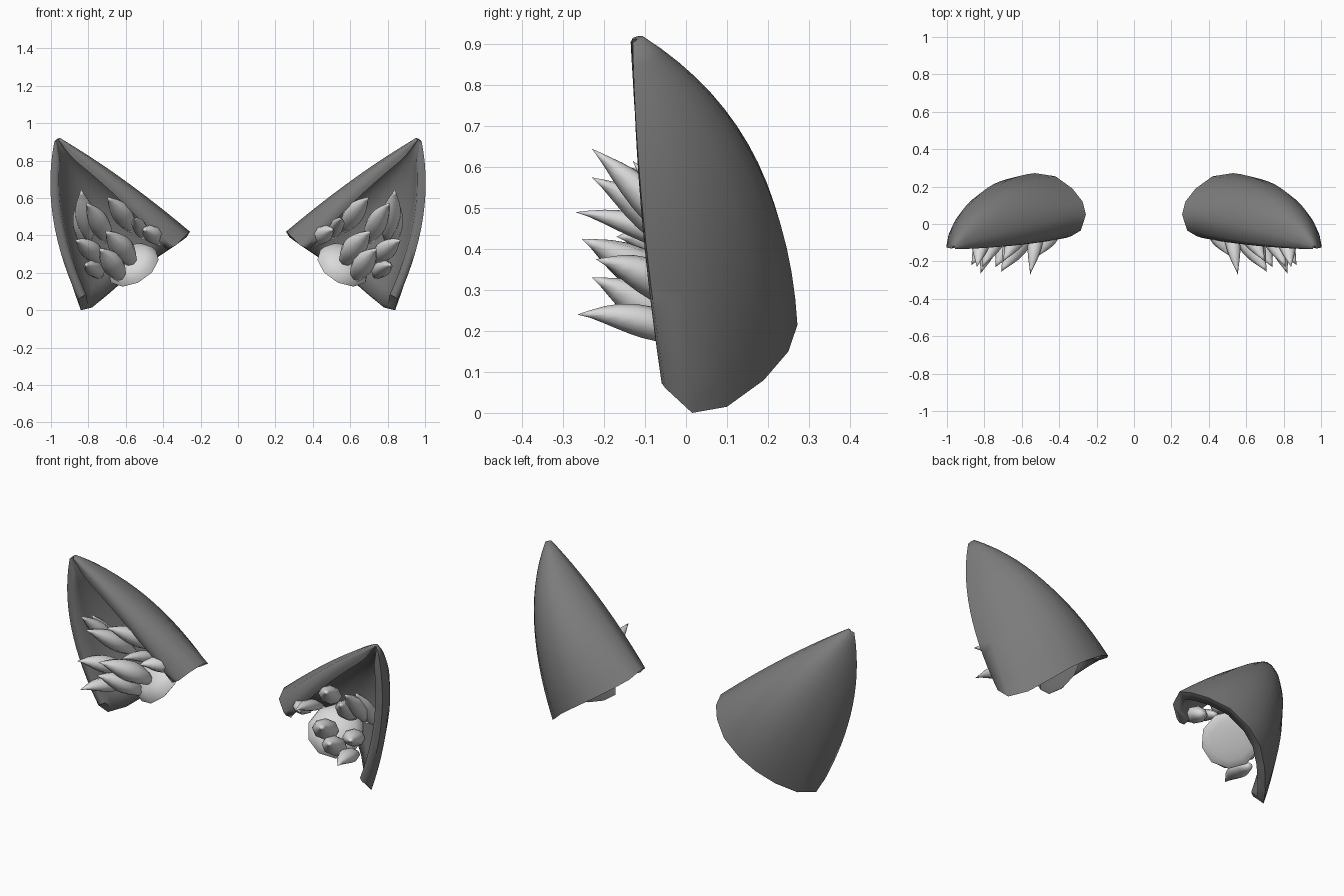
import bpy, bmesh, math
from mathutils import Vector as V

if "Cube" in bpy.data.objects:
    bpy.data.objects.remove(bpy.data.objects["Cube"])


def material(name, grey):
    m = bpy.data.materials.new(name)
    m.use_nodes = True
    col = (grey, grey, grey, 1)
    m.diffuse_color = col
    m.node_tree.nodes["Principled BSDF"].inputs["Base Color"].default_value = col
    return m


SHELL = material("dark grey", 0.2)
FUR = material("pale grey", 0.7)


def bezier(a, b, c, t):
    return a * (1 - t) ** 2 + b * 2 * t * (1 - t) + c * t * t


def half_ellipse(outer, back, inner, s):
    """Arc from outer to inner edge, bulging through the back point."""
    mid = (outer + inner) / 2
    a = math.pi * s
    return mid + (outer - inner) / 2 * math.cos(a) + (back - mid) * math.sin(a)


def finish(bm, name, side, mat, angle):
    for v in bm.verts:
        v.co.x *= side
    bmesh.ops.recalc_face_normals(bm, faces=bm.faces)
    me = bpy.data.meshes.new(name)
    bm.to_mesh(me)
    bm.free()
    me.materials.append(mat)
    ob = bpy.data.objects.new(name, me)
    bpy.context.collection.objects.link(ob)
    bpy.ops.object.select_all(action='DESELECT')
    ob.select_set(True)
    bpy.context.view_layer.objects.active = ob
    bpy.ops.object.shade_smooth_by_angle(angle=math.radians(angle))


# Lower edge of the ear, from outer corner around the back to inner corner
BASE = [V(p) for p in [
    (.855, -.05, .06), (.84, .015, 0), (.78, .10, .015), (.70, .19, .08),
    (.62, .25, .15), (.53, .272, .215), (.42, .255, .29), (.33, .19, .35),
    (.275, .12, .39), (.257, .05, .42), (.285, -.035, .395)]]
BEND = V((1.06, -.122, .51)), V((.81, .245, .68)), V((.62, -.11, .71))
TIP = V((.982, -.13, .9)), V((.962, -.105, .918)), V((.948, -.13, .915))
# The inner rim folds over towards the opening
FOLD = V((.335, -.065, .345)), V((.61, -.125, .665)), V((.95, -.135, .905))


def ear_shell(name, side, steps=14, thick=.05):
    """Hollow pointed cup with a rounded rim, open in front and underneath."""
    bm = bmesh.new()
    last = len(BASE)
    outer, inner, lip = [], [], []
    for j in range(steps + 1):
        t = j / steps
        ring = [bezier(p, half_ellipse(*BEND, i / (last - 1)),
                       half_ellipse(*TIP, i / (last - 1)), t)
                for i, p in enumerate(BASE)]
        mid = (ring[0] + ring[-1]) / 2
        ring.append(bezier(*FOLD, t))
        hollow = [p + (mid - p).normalized() * min(thick, (mid - p).length * .6)
                  for p in ring]
        outer.append([bm.verts.new(p) for p in ring])
        inner.append([bm.verts.new(p) for p in hollow])
        lip.append({i: bm.verts.new((ring[i] + hollow[i]) / 2 + V((0, -.01 * (1 - t), 0)))
                    for i in (0, last)})
    for j in range(steps):
        for i in range(last):
            for g in (outer, inner):
                bm.faces.new((g[j][i], g[j][i + 1], g[j + 1][i + 1], g[j + 1][i]))
        for i in (0, last):
            for g in (outer, inner):
                bm.faces.new((g[j][i], g[j + 1][i], lip[j + 1][i], lip[j][i]))
    for j in (0, steps):
        for i in range(last):
            bm.faces.new((outer[j][i], outer[j][i + 1], inner[j][i + 1], inner[j][i]))
        for i in (0, last):
            bm.faces.new((outer[j][i], lip[j][i], inner[j][i]))
    finish(bm, name, side, SHELL, 80)


def tuft(name, side, root, tip, width, sides=8, rings=8):
    """Curved claw-like lock of fur, fat near the root and pointed at the end."""
    bm = bmesh.new()
    root, tip = V(root), V(tip)
    bend = root.lerp(tip, .5) + V((0, -.02, .04))
    across = (tip - root).cross(V((0, 0, 1))).normalized()
    prev = None
    for k in range(rings):
        t = k / rings
        p = bezier(root, bend, tip, t)
        along = (bezier(root, bend, tip, t + .05) - p).normalized()
        up = across.cross(along).normalized()
        r = width * (.4 + .6 * math.sin(math.pi * t / .7) if t < .35
                     else math.cos((t - .35) / .65 * math.pi / 2) ** 1.2)
        ring = []
        for i in range(sides):
            a = math.tau * i / sides
            ring.append(bm.verts.new(p + (across * math.cos(a) + up * math.sin(a) * .8) * r))
        if prev:
            for i in range(sides):
                m = (i + 1) % sides
                bm.faces.new((prev[i], prev[m], ring[m], ring[i]))
        else:
            bm.faces.new(ring)
        prev = ring
    end = bm.verts.new(tip)
    for i in range(sides):
        bm.faces.new((prev[i], prev[(i + 1) % sides], end))
    finish(bm, name, side, FUR, 80)


def fur_pad(name, side):
    """Low dome plugging the bottom of the ear, facing along the ear."""
    bm = bmesh.new()
    bmesh.ops.create_uvsphere(bm, u_segments=10, v_segments=8, radius=1)
    turn = V((.41, -.6, .69)).to_track_quat('Z', 'Y')
    for v in bm.verts:
        x, y, z = v.co
        flat = V((x * .15, y * .15, z * (.09 if z > 0 else .02)))
        v.co = V((.56, .09, .235)) + turn @ flat
    finish(bm, name, side, FUR, 50)


# Each lock: root, tip, half width
LOCKS = [
    ((.80, .04, .38), (.84, -.23, .645), .055),
    ((.83, .06, .36), (.84, -.13, .615), .05),
    ((.57, .06, .43), (.70, -.20, .605), .06),
    ((.70, .05, .37), (.81, -.23, .575), .06),
    ((.51, .03, .39), (.555, -.27, .49), .04),
    ((.57, .02, .25), (.71, -.255, .425), .07),
    ((.42, .03, .36), (.51, -.17, .43), .055),
    ((.74, .03, .26), (.87, -.22, .375), .06),
    ((.63, .02, .17), (.74, -.23, .33), .065),
    ((.74, .02, .18), (.82, -.265, .24), .05),
]

for label, side in (("left", 1), ("right", -1)):
    ear_shell(label + "_ear_shell", side)
    fur_pad(label + "_fur_pad", side)
    for number, (root, tip, width) in enumerate(LOCKS, 1):
        tuft(f"{label}_fur_lock_{number}", side, root, tip, width)
